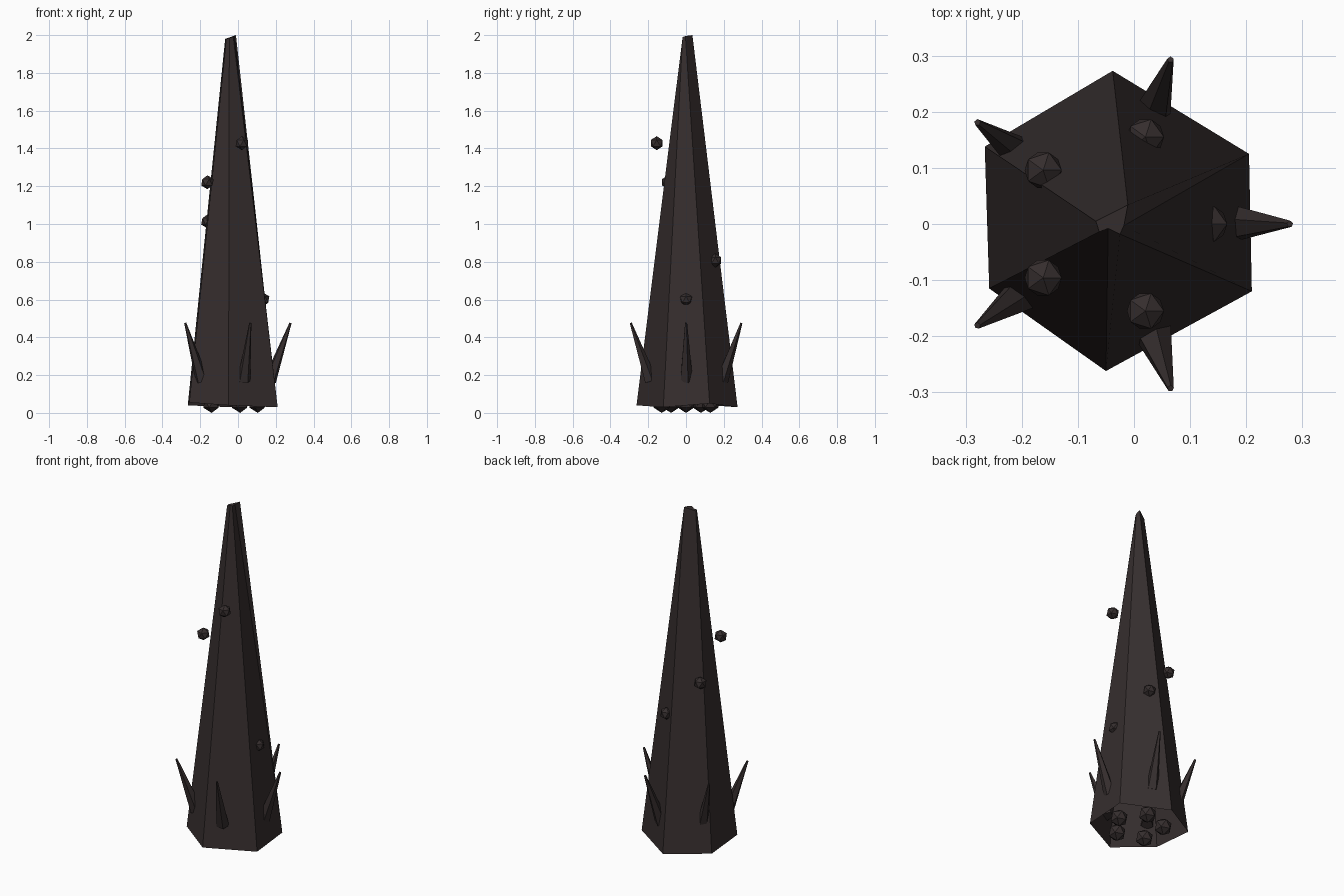
import bpy, math
from mathutils import Vector

if "Cube" in bpy.data.objects:
    bpy.data.objects.remove(bpy.data.objects["Cube"])

bark = bpy.data.materials.new("dark charred brown")
bark.diffuse_color = (0.036, 0.027, 0.027, 1)
bark.use_nodes = True
bark.node_tree.nodes["Principled BSDF"].inputs["Base Color"].default_value = bark.diffuse_color
CX = -0.03  # axis of the ring parts


def ring(i, r, z):
    a = math.tau * i / 5
    return Vector((CX + r * math.cos(a), r * math.sin(a), z))


def finish(name):
    ob = bpy.context.object
    ob.name = name
    ob.data.materials.append(bark)
    return ob


# Irregular six-sided tapering trunk, open underneath
base = [(-0.038, 0.273, 0.03), (0.205, 0.125, 0.05), (0.21, -0.12, 0.03),
        (-0.05, -0.262, 0.04), (-0.258, -0.115, 0.055), (-0.266, 0.138, 0.04)]
top = [(-0.011, 0.034, 2.0), (-0.018, -0.003, 1.995), (-0.025, -0.018, 1.99),
       (-0.046, -0.008, 1.985), (-0.062, -0.014, 1.98), (-0.068, 0.005, 1.98)]
faces = [((i + 1) % 6, i, i + 6, (i + 1) % 6 + 6) for i in range(6)]
faces.append(tuple(range(11, 5, -1)))
mesh = bpy.data.meshes.new("trunk")
mesh.from_pydata(base + top, [], faces)
mesh.materials.append(bark)
trunk = bpy.data.objects.new("trunk", mesh)
bpy.context.collection.objects.link(trunk)

for i in range(5):
    # Thorns leaning outwards
    a, b = ring(i, 0.198, 0.17), ring(i, 0.308, 0.476)
    d = b - a
    bpy.ops.mesh.primitive_cone_add(vertices=5, radius1=0.036, radius2=0.006, depth=d.length,
                                    location=(a + b) / 2,
                                    rotation=(0, math.atan2(0.11, 0.306), math.tau * i / 5))
    finish(f"thorn_{i + 1}")
    # Knots climbing in a spiral
    bpy.ops.mesh.primitive_ico_sphere_add(subdivisions=1, radius=0.037,
                                          location=ring(i, 0.163, 0.6 + 0.207 * i))
    finish(f"knot_{i + 1}")
    # Stones under the open base
    bpy.ops.mesh.primitive_ico_sphere_add(subdivisions=1, radius=0.05,
                                          location=ring(i, 0.135, 0.05))
    finish(f"base_stone_{i + 1}")

# Consistent outward normals on the trunk
import bmesh
bm = bmesh.new()
bm.from_mesh(mesh)
bmesh.ops.recalc_face_normals(bm, faces=bm.faces)
bm.to_mesh(mesh)
bm.free()
